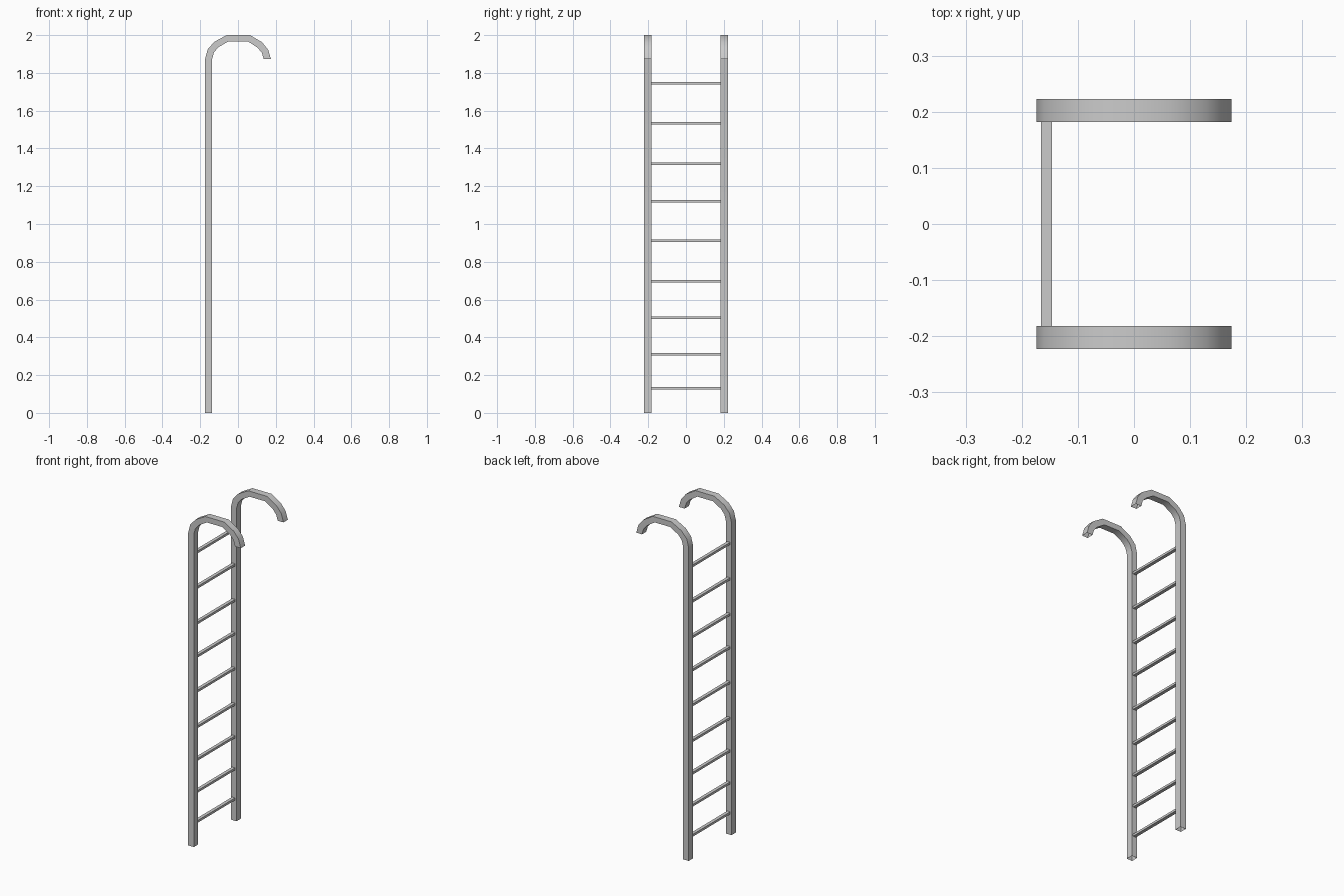
import bpy, bmesh, math
from mathutils import Vector

if "Cube" in bpy.data.objects:
    bpy.data.objects.remove(bpy.data.objects["Cube"])

RAIL_Y, HALF_W = 0.202, 0.0205
RUNG_X = -0.156

# Hook profile: matching outer and inner points (x, z) at each ring
OUTER = [(-0.174, 0), (-0.174, 1.873), (-0.161, 1.924), (-0.126, 1.964),
         (-0.060, 2.0), (0.064, 2.0), (0.128, 1.962), (0.160, 1.922), (0.174, 1.873)]
INNER = [(-0.137, 0), (-0.137, 1.873), (-0.127, 1.909), (-0.104, 1.936),
         (-0.050, 1.967), (0.052, 1.967), (0.103, 1.934), (0.126, 1.907), (0.136, 1.873)]


def finish(bm, name):
    bmesh.ops.recalc_face_normals(bm, faces=bm.faces)
    me = bpy.data.meshes.new(name)
    bm.to_mesh(me)
    bm.free()
    ob = bpy.data.objects.new(name, me)
    bpy.context.collection.objects.link(ob)
    return ob


def rail(name, y):
    # Square open-ended tube following the hook profile
    bm = bmesh.new()
    rings = []
    for (ox, oz), (ix, iz) in zip(OUTER, INNER):
        corners = [(ox, y - HALF_W, oz), (ox, y + HALF_W, oz),
                   (ix, y + HALF_W, iz), (ix, y - HALF_W, iz)]
        rings.append([bm.verts.new(c) for c in corners])
    for a, b in zip(rings, rings[1:]):
        for k in range(4):
            n = (k + 1) % 4
            bm.faces.new((a[k], a[n], b[n], b[k]))
    ob = finish(bm, name)
    # Smooth along the bend, keeping the long corners sharp
    bpy.ops.object.select_all(action='DESELECT')
    ob.select_set(True)
    bpy.context.view_layer.objects.active = ob
    bpy.ops.object.shade_smooth_by_angle(angle=math.radians(50))


def rung(name, z):
    # Thin flat bar between the rails
    bm = bmesh.new()
    bmesh.ops.create_cube(bm, size=1)
    for v in bm.verts:
        v.co = Vector((RUNG_X + v.co.x * 0.020, v.co.y * 2 * (RAIL_Y - HALF_W),
                       z + v.co.z * 0.0135))
    finish(bm, name)


rail("front_rail", -RAIL_Y)
rail("back_rail", RAIL_Y)

for n, z in enumerate([0.131, 0.311, 0.503, 0.698, 0.912,
                       1.121, 1.320, 1.533, 1.745]):
    rung(f"rung_{n + 1}", z)
